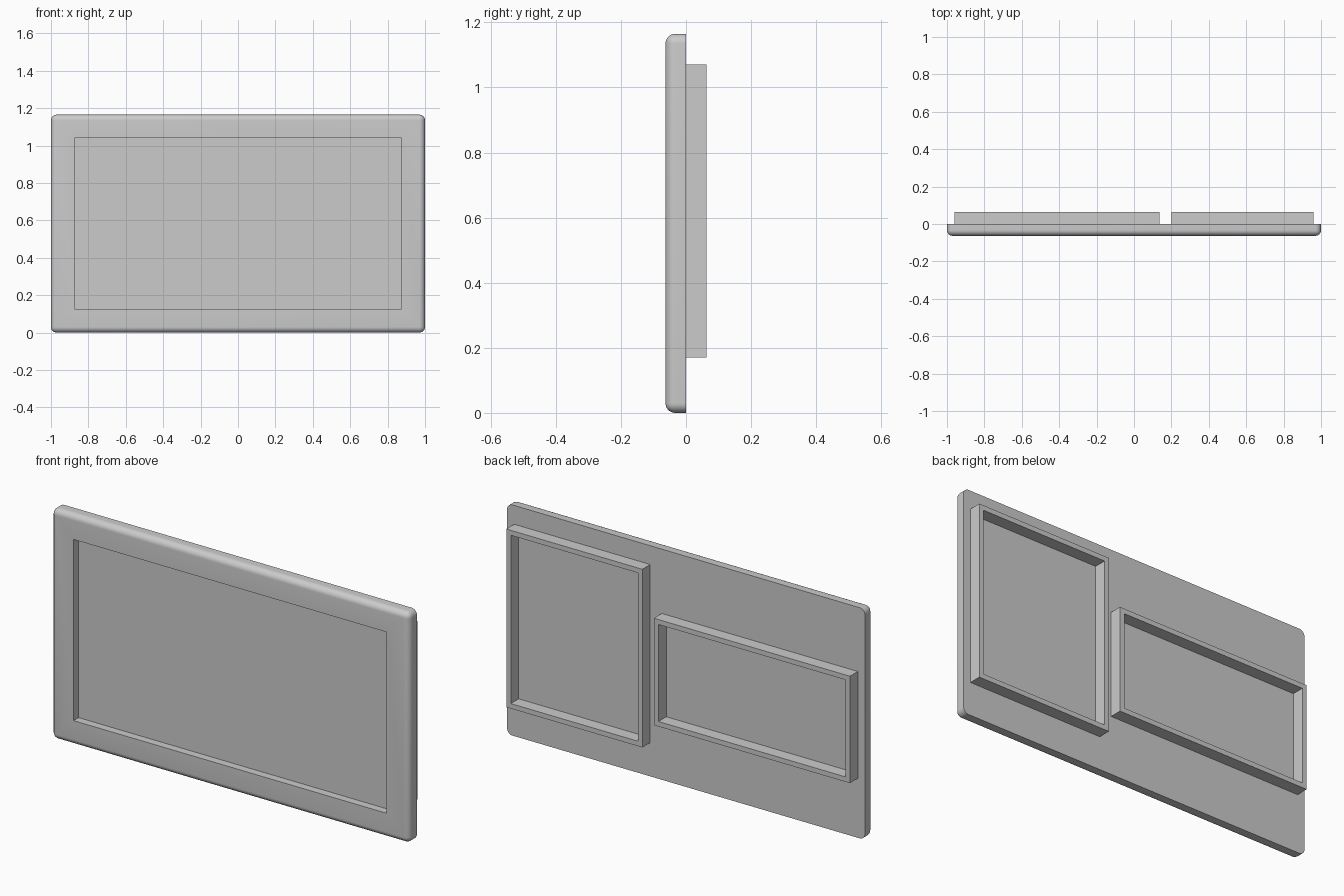
import bpy
import bmesh
from mathutils import Matrix, Vector

cube = bpy.data.objects.get("Cube")
if cube:
    bpy.data.objects.remove(cube, do_unlink=True)

HEIGHT = 1.165
DEPTH = 0.063
ROUND = 0.03

grey = bpy.data.materials.new("plain grey")
grey.use_nodes = True
colour = (0.6, 0.6, 0.6, 1)
grey.diffuse_color = colour
grey.node_tree.nodes["Principled BSDF"].inputs["Base Color"].default_value = colour


def box(x0, x1, y0, y1, z0, z1):
    bm = bmesh.new()
    centre = Vector((x0 + x1, y0 + y1, z0 + z1)) / 2
    size = (x1 - x0, y1 - y0, z1 - z0)
    bmesh.ops.create_cube(bm, size=1, matrix=Matrix.Translation(centre) @ Matrix.Diagonal((*size, 1)))
    return bm


def main_face(bm, side):
    """Largest face looking along side * y."""
    bm.normal_update()
    return max((f for f in bm.faces if f.normal.y * side > 0.99), key=lambda f: f.calc_area())


def recess(bm, side, border, depth):
    """Inset the main face by a border, sink it and return it."""
    face = main_face(bm, side)
    bmesh.ops.inset_region(bm, faces=[face], thickness=border, use_even_offset=True)
    bmesh.ops.inset_region(bm, faces=[face], thickness=0, depth=-depth)
    return face


def finish(bm, name):
    mesh = bpy.data.meshes.new(name)
    bm.to_mesh(mesh)
    bm.free()
    mesh.materials.append(grey)
    obj = bpy.data.objects.new(name, mesh)
    bpy.context.collection.objects.link(obj)
    return obj


# Front panel: rounded corners and front rim, flat back, sunken screen
bm = box(-1, 1, -DEPTH, 0, 0, HEIGHT)
rim = [e for e in bm.edges if min(v.co.y for v in e.verts) < -DEPTH / 2]
bmesh.ops.bevel(bm, geom=rim, offset=ROUND, segments=8, profile=0.5, affect='EDGES')
recess(bm, -1, 0.125 - ROUND, 0.04)
panel = finish(bm, "front_panel")
bpy.ops.object.select_all(action='DESELECT')
panel.select_set(True)
bpy.context.view_layer.objects.active = panel
bpy.ops.object.shade_smooth_by_angle(angle=0.5)

# Open rectangular frames standing on the back of the panel
frames = {
    "tall_back_frame": (0.2, 0.96, 0.17, 1.07),
    "wide_back_frame": (-0.96, 0.135, 0.3, 0.84),
}
for name, (x0, x1, z0, z1) in frames.items():
    bm = box(x0, x1, 0, DEPTH, z0, z1)
    hidden = main_face(bm, -1)
    floor = recess(bm, 1, 0.025, DEPTH)
    bmesh.ops.delete(bm, geom=[hidden, floor], context='FACES_ONLY')
    finish(bm, name)
